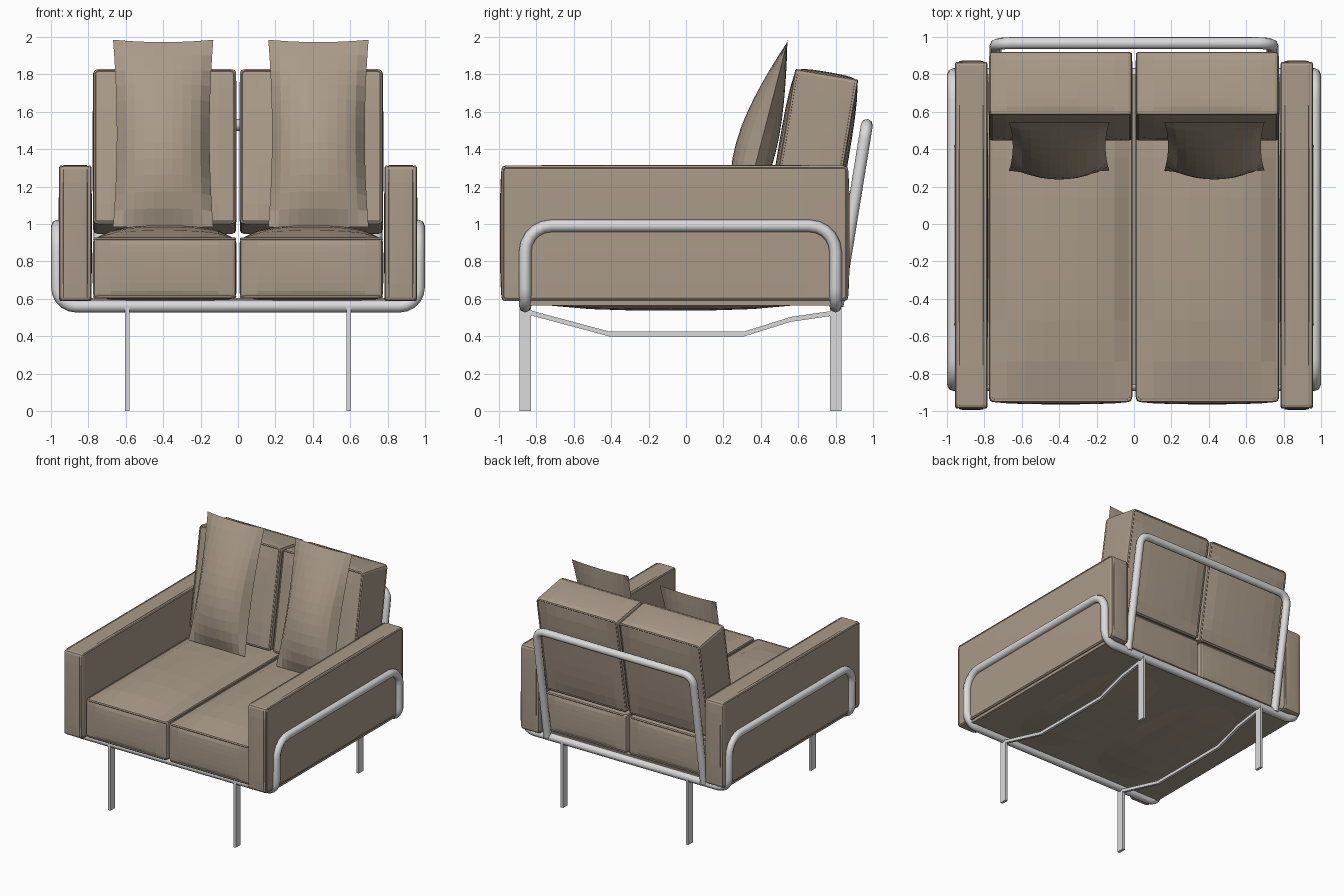
import bpy, bmesh, math
from mathutils import Vector, Matrix

if "Cube" in bpy.data.objects:
    bpy.data.objects.remove(bpy.data.objects["Cube"])


def material(name, rgb):
    m = bpy.data.materials.new(name)
    m.diffuse_color = (*rgb, 1)
    m.use_nodes = True
    m.node_tree.nodes["Principled BSDF"].inputs["Base Color"].default_value = m.diffuse_color
    return m


FABRIC = material("taupe_fabric", (0.40, 0.325, 0.25))
METAL = material("light_grey_metal", (0.70, 0.70, 0.70))


def add(name, bm, mat):
    bmesh.ops.recalc_face_normals(bm, faces=bm.faces)
    me = bpy.data.meshes.new(name)
    bm.to_mesh(me)
    bm.free()
    me.materials.append(mat)
    ob = bpy.data.objects.new(name, me)
    bpy.context.collection.objects.link(ob)
    return ob


def box(name, lo, hi, mat):
    lo, hi = Vector(lo), Vector(hi)
    bm = bmesh.new()
    bmesh.ops.create_cube(bm, size=1)
    for v in bm.verts:
        v.co = (lo + hi) / 2 + v.co * (hi - lo)
    return add(name, bm, mat)


def fillet(corners, closed, steps=5):
    """Round the right-angled corners of a path; corners are (point, radius)."""
    pts, n = [], len(corners)
    for i, (p, r) in enumerate(corners):
        p = Vector(p)
        if r == 0 or (not closed and i in (0, n - 1)):
            pts.append(p)
            continue
        a = (Vector(corners[i - 1][0]) - p).normalized()
        b = (Vector(corners[(i + 1) % n][0]) - p).normalized()
        for k in range(steps + 1):
            t = math.pi / 2 * k / steps
            pts.append(p + (a + b) * r - b * r * math.cos(t) - a * r * math.sin(t))
    return pts


def tube(name, pts, radius, closed, mat, res=2):
    cu = bpy.data.curves.new(name, 'CURVE')
    cu.dimensions = '3D'
    cu.bevel_depth, cu.bevel_resolution, cu.use_fill_caps = radius, res, True
    sp = cu.splines.new('POLY')
    sp.points.add(len(pts) - 1)
    for q, p in zip(sp.points, pts):
        q.co = (*p, 1)
    sp.use_cyclic_u = closed
    tmp = bpy.data.objects.new(name + "_path", cu)
    bpy.context.collection.objects.link(tmp)
    bpy.context.view_layer.update()
    dg = bpy.context.evaluated_depsgraph_get()
    me = bpy.data.meshes.new_from_object(tmp.evaluated_get(dg))
    bpy.data.objects.remove(tmp)
    me.name = name
    me.materials.clear()
    me.materials.append(mat)
    me.shade_smooth()
    me.set_sharp_from_angle(angle=math.radians(50))
    ob = bpy.data.objects.new(name, me)
    bpy.context.collection.objects.link(ob)
    return ob


def cushion(name, centre, half, bulge, seam, tilt=0.0):
    """Padded box: faces bulge between straight edges, piping around the seam axis."""
    bm = bmesh.new()
    bmesh.ops.create_cube(bm, size=2)
    bmesh.ops.subdivide_edges(bm, edges=bm.edges[:], cuts=7, use_grid_fill=True)
    rim = []
    for e in bm.edges:
        m = (e.verts[0].co + e.verts[1].co) / 2
        if sum(abs(c) > 0.999 for c in m) >= 2:
            rim.append(e)
    for v in bm.verts:
        u = v.co.copy()
        v.co = Vector([u[i] * half[i] for i in range(3)])
        for i in range(3):
            if abs(u[i]) > 0.999:
                j, k = (i + 1) % 3, (i + 2) % 3
                v.co[i] += u[i] * bulge[i] * (1 - abs(u[j]) ** 3) * (1 - abs(u[k]) ** 3)
    bmesh.ops.bevel(bm, geom=rim, offset=0.02, segments=2, profile=0.5, affect='EDGES')
    parts = [add(name, bm, FABRIC)]
    # piping along the two seams
    j, k = (seam + 1) % 3, (seam + 2) % 3
    for s in (-1, 1):
        loop = []
        for a, b in ((-1, -1), (1, -1), (1, 1), (-1, 1)):
            p = [0, 0, 0]
            p[seam] = s * (half[seam] - 0.009)
            p[j], p[k] = a * (half[j] - 0.009), b * (half[k] - 0.009)
            loop.append((p, 0.02))
        parts.append(tube(name + "_piping", fillet(loop, True, 3), 0.010, True, FABRIC, 1))
    for ob in parts:
        ob.location = centre
        ob.rotation_euler = (tilt, 0, 0)


def pillow(name, cx):
    """Throw pillow leaning on the back, fuller near the bottom."""
    low, high = Vector((cx, 0.285, 0.985)), Vector((cx, 0.545, 1.985))
    up = (high - low) / 2
    normal = Vector((0, -up.z, up.y)).normalized()
    bm = bmesh.new()
    for amp in (0.125, -0.085):
        new = bmesh.ops.create_grid(bm, x_segments=10, y_segments=12, size=1)["verts"]
        for vert in new:
            u, v = vert.co.x, vert.co.y
            full = max(0, 1 - u * u) ** 0.65 * max(0, 1 - v * v) ** 0.9 * (1 - 0.4 * v)
            width = 0.268 - 0.02 * (1 - v * v)
            height = v * (1 - 0.025 * (1 - u * u)) if v > 0 else v
            vert.co = (low + high) / 2 + Vector((u * width, 0, 0)) + up * height + normal * amp * full
    bmesh.ops.remove_doubles(bm, verts=bm.verts, dist=0.0005)
    add(name, bm, FABRIC)


# Upholstery
for side, s in (("left", -1), ("right", 1)):
    cushion(side + "_arm", (s * 0.870, -0.06, 0.95), (0.085, 0.927, 0.362), (0.004, 0.008, 0.004), 0)
    cushion(side + "_seat_cushion", (s * 0.392, -0.08, 0.765), (0.382, 0.872, 0.163),
            (0.003, 0.012, 0.065), 2)
    cushion(side + "_back_cushion", (s * 0.392, 0.683, 1.387), (0.382, 0.17, 0.42),
            (0.003, 0.02, 0.012), 1, -math.radians(9.6))
pillow("left_pillow", -0.40)
pillow("right_pillow", 0.43)
box("base_panel", (-0.94, -0.86, 0.565), (0.94, 0.80, 0.605), FABRIC)

# Tubular frame: front rail, side hoops and back rail in one closed loop
X, F, B, LO, HI = 0.966, -0.86, 0.80, 0.56, 0.99
frame = [((-X, F, LO), 0.1), ((X, F, LO), 0.1), ((X, F, HI), 0.14), ((X, B, HI), 0.14),
         ((X, B, LO), 0.1), ((-X, B, LO), 0.1), ((-X, B, HI), 0.14), ((-X, F, HI), 0.14)]
tube("main_frame", fillet(frame, True), 0.033, True, METAL)

# Back hoop leaning behind the cushions
hoop = [((-0.74, 0.81, 0.56), 0), ((-0.74, 0.967, 1.53), 0.08),
        ((0.74, 0.967, 1.53), 0.08), ((0.74, 0.81, 0.56), 0)]
tube("back_hoop", fillet(hoop, False), 0.032, False, METAL)

# Flat legs and the bent strap between them
STRAP = [(-0.85, 0.53), (-0.41, 0.412), (0.31, 0.412), (0.56, 0.49), (0.80, 0.525)]
for side, s in (("left", -1), ("right", 1)):
    x = s * 0.592
    for end, y in (("front", F), ("back", B)):
        box(f"{side}_{end}_leg", (x - 0.011, y - 0.031, 0), (x + 0.011, y + 0.031, 0.56), METAL)
    bm = bmesh.new()
    outline = [(y, z + 0.013) for y, z in STRAP] + [(y, z - 0.013) for y, z in reversed(STRAP)]
    rings = [[bm.verts.new((x + d, y, z)) for y, z in outline] for d in (-0.011, 0.011)]
    n = len(outline)
    for i in range(n):
        bm.faces.new((rings[0][i], rings[0][(i + 1) % n], rings[1][(i + 1) % n], rings[1][i]))
    for r in rings:
        for i in range(len(STRAP) - 1):
            bm.faces.new((r[i], r[i + 1], r[n - 2 - i], r[n - 1 - i]))
    add(side + "_leg_strap", bm, METAL)
